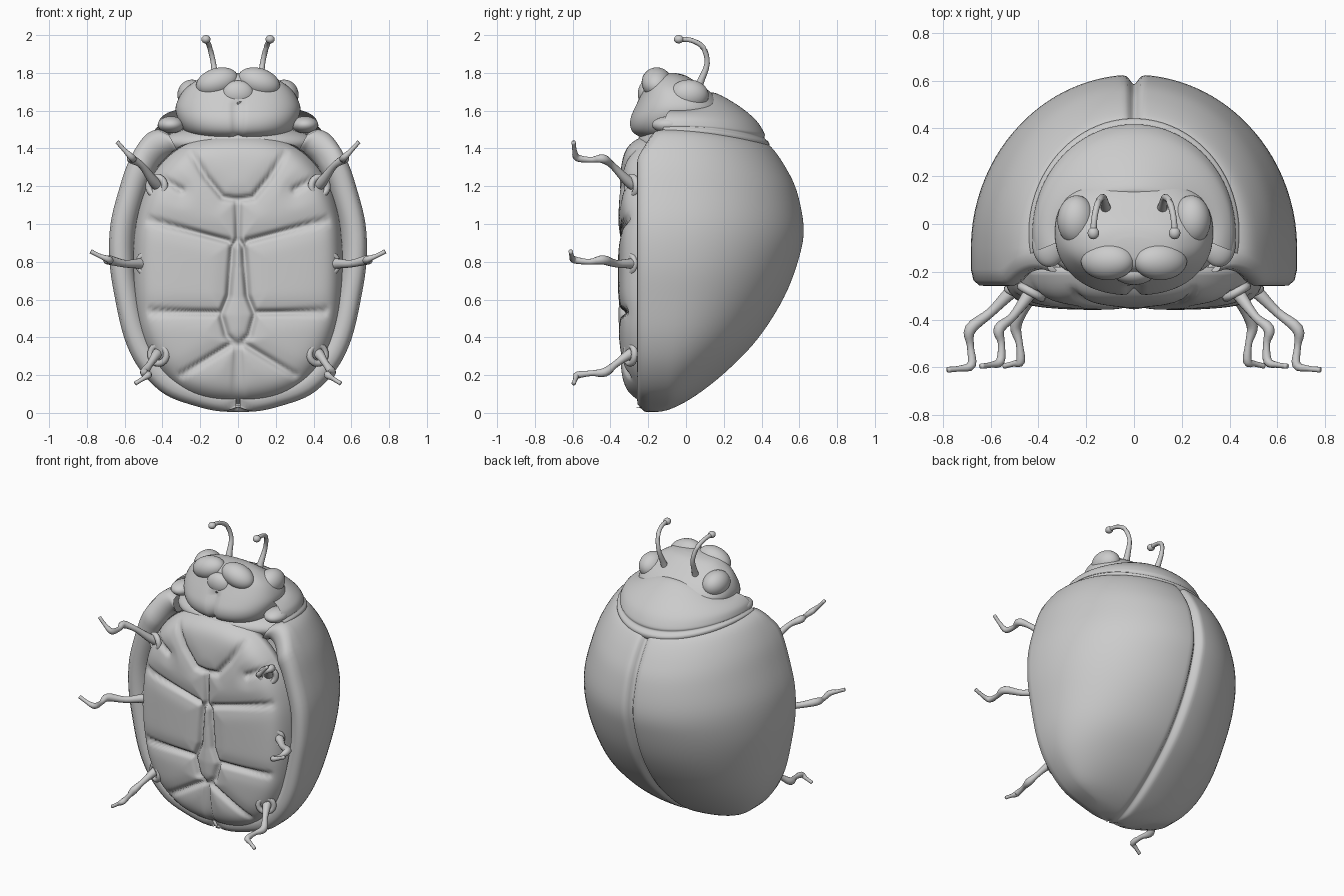
import bpy
import math
from mathutils import Vector

if "Cube" in bpy.data.objects:
    bpy.data.objects.remove(bpy.data.objects["Cube"])


def add_mesh(name, verts, faces, mirror=False):
    me = bpy.data.meshes.new(name)
    me.from_pydata(verts, [], faces)
    me.update()
    ob = bpy.data.objects.new(name, me)
    bpy.context.collection.objects.link(ob)
    for p in me.polygons:
        p.use_smooth = True
    if mirror:
        m = ob.modifiers.new("mirror", 'MIRROR')
        m.use_clip = True
    return ob


def spline(rows, n):
    """Catmull-Rom samples through rows of numbers, n steps per span."""
    out = []
    for i in range(len(rows) - 1):
        a, b, c, d = (rows[max(i - 1, 0)], rows[i], rows[i + 1],
                      rows[min(i + 2, len(rows) - 1)])
        for k in range(n):
            t = k / n
            out.append([0.5 * (2 * q + (r - p) * t + (2 * p - 5 * q + 4 * r - s) * t * t
                               + (3 * q - p - 3 * r + s) * t ** 3)
                        for p, q, r, s in zip(a, b, c, d)])
    out.append(list(rows[-1]))
    return out


def loft(name, rings, mirror=False, closed=False):
    n = len(rings[0])
    faces = []
    for j in range(len(rings) - 1):
        for i in range(n if closed else n - 1):
            k = (i + 1) % n
            faces.append((j * n + i, j * n + k, (j + 1) * n + k, (j + 1) * n + i))
    if closed:
        faces += [tuple(range(n))[::-1], tuple(range((len(rings) - 1) * n, len(rings) * n))]
    return add_mesh(name, [p for r in rings for p in r], faces, mirror)


def ball(name, loc, radii, rot=(0, 0, 0)):
    bpy.ops.mesh.primitive_uv_sphere_add(segments=32, ring_count=20, radius=1,
                                         location=loc, rotation=rot)
    ob = bpy.context.object
    ob.name = name
    ob.scale = radii
    bpy.ops.object.shade_smooth()


def tube(name, pts, n=4):
    """Round tube through points (x, y, z, radius)."""
    rings = []
    path = spline(pts, n)
    for i, p in enumerate(path):
        d = Vector(path[min(i + 1, len(path) - 1)][:3]) - Vector(path[max(i - 1, 0)][:3])
        u = d.cross(Vector((0.3, 0.1, 1)) if abs(d.normalized().z) < 0.8 else Vector((1, 0, 0))).normalized()
        v = d.normalized().cross(u)
        rings.append([Vector(p[:3]) + p[3] * (u * math.cos(a) + v * math.sin(a))
                      for a in (k * math.tau / 12 for k in range(12))])
    loft(name, rings, closed=True)


# Wing cases: rows of (half width, back y, z at back, z at side)
shell_rows = [(.01, -.2, .03, .03), (.085, -.17, .005, .008), (.22, -.08, .02, .035),
              (.39, .05, .09, .1),
              (.52, .21, .215, .23), (.6, .38, .39, .39), (.65, .52, .61, .6),
              (.68, .6, .82, .8), (.675, .625, .98, 1.0), (.625, .59, 1.17, 1.2),
              (.575, .53, 1.3, 1.34), (.5, .46, 1.4, 1.46), (.43, .42, 1.42, 1.5),
              (.37, .36, 1.40, 1.48)]
rings = []
for hw, yb, zb, zs in spline(shell_rows, 5):
    c = min(-.1, yb - .03)
    ring = []
    for i in range(33):
        t = math.pi / 2 * (i / 32) ** 1.5
        x = hw * math.sin(t)
        y = c + (yb - c) * math.cos(t) - .04 * math.exp(-(x / .022) ** 2)
        ring.append((x, y, zb + (zs - zb) * math.sin(t) ** 2))
    lift = .07 * max(0, (zs - 1.38) / .12)
    for s, y in ((1, -.19), (.985, -.235), (.95, -.257), (.9, -.26), (.85, -.245), (.81, -.2), (.8, -.12)):
        ring.append((hw * s, min(y + lift, c - .01), .8 + (zs - .8) * s))
    rings.append(ring)
loft("wing_cases", rings, mirror=True)

# Belly with plate grooves, defined for one side and mirrored by abs(x)
grooves = [
    [(.25, 1.38), (.17, 1.25), (.08, 1.14), (0, 1.13)],
    [(0, 1.13), (0, .92), (.03, .88), (.05, .62), (.09, .52), (.06, .41), (0, .35), (0, .05)],
    [(.47, 1.02), (.05, .91)], [(.46, .535), (.1, .53)], [(.3, .2), (.04, .36)],
    [(.47, 1.28), (.3, 1.18)]]
segments = [(Vector(g[i]), Vector(g[i + 1])) for g in grooves for i in range(len(g) - 1)]


def groove_depth(x, z):
    p = Vector((abs(x), z))
    best = 9
    for a, b in segments:
        d = b - a
        t = max(0, min(1, (p - a).dot(d) / d.length_squared))
        best = min(best, (p - a - d * t).length)
    return .03 * math.exp(-(best / .015) ** 2) + .014 * math.exp(-(best / .06) ** 2)


rings = []
for j in range(1, 61):
    r = j / 60
    ring = []
    for i in range(180):
        a = math.tau * i / 180
        ca, sa = math.cos(a), math.sin(a)
        x = .56 * r * math.copysign(abs(ca) ** .8, ca)
        z = .76 + .72 * r * math.copysign(abs(sa) ** .8, sa)
        y = -.36 + .05 * r ** 4 + .13 * r ** 18
        ring.append((x, y + groove_depth(x, z) * (1 - r ** 8), z))
    rings.append(ring)
loft("belly", rings, closed=True)

# Thorax filling the space between belly, collar and head
ball("thorax", (0, -.02, 1.43), (.41, .24, .1))

# Pronotum collar: same arch idea as the wing cases
collar_rows = [(.40, .40, 1.37, 1.46), (.435, .435, 1.40, 1.475), (.44, .44, 1.43, 1.50),
               (.425, .415, 1.455, 1.515), (.425, .415, 1.48, 1.525), (.41, .37, 1.55, 1.56),
               (.37, .28, 1.625, 1.59), (.32, .165, 1.69, 1.60), (.29, .12, 1.685, 1.58),
               (.26, .08, 1.62, 1.52)]
rings = []
for hw, yb, zb, zs in spline(collar_rows, 4):
    ring = []
    for i in range(33):
        t = math.radians(100) * i / 32
        ring.append((hw * math.sin(t), -.04 + (yb + .04) * math.cos(t),
                     zb + (zs - zb) * math.sin(t) ** 2))
    rings.append(ring)
loft("pronotum", rings, mirror=True)

# Head with a groove down the lower face: rows of (z, half width, front y, back y)
head_rows = [(1.44, .2, -.2, .15), (1.475, .26, -.27, .18), (1.51, .295, -.295, .19),
             (1.56, .32, -.295, .2), (1.62, .33, -.27, .2), (1.69, .30, -.235, .14),
             (1.74, .25, -.21, .07), (1.785, .17, -.18, .0), (1.80, .08, -.14, -.06)]
rings = []
for z, hw, yf, yb in spline(head_rows, 4):
    c, h = (yf + yb) / 2, (yb - yf) / 2
    ring = []
    for k in range(96):
        a = math.tau * k / 96
        x = hw * math.copysign(abs(math.cos(a)) ** .85, math.cos(a))
        y = c + h * math.copysign(abs(math.sin(a)) ** .85, math.sin(a))
        if y < c and z < 1.64:
            y += .03 * math.exp(-(x / .018) ** 2)
        ring.append((x, y, z))
    rings.append(ring)
loft("head", rings, closed=True)
ball("mouth_plate", (0, -.205, 1.69), (.085, .05, .07))

# Legs: centreline points (x, y, z, radius)
legs = {
    "front": [(.41, -.25, 1.19, .035), (.45, -.31, 1.23, .027), (.51, -.39, 1.31, .018),
              (.565, -.44, 1.345, .024), (.555, -.50, 1.34, .015), (.56, -.575, 1.35, .019),
              (.60, -.59, 1.39, .012), (.64, -.595, 1.435, .011)],
    "middle": [(.46, -.24, .78, .035), (.52, -.29, .79, .028), (.60, -.37, .79, .02),
               (.685, -.44, .81, .025), (.685, -.51, .80, .015), (.68, -.59, .81, .019),
               (.73, -.605, .83, .012), (.78, -.61, .855, .012)],
    "hind": [(.41, -.25, .32, .035), (.43, -.30, .31, .027), (.465, -.37, .26, .018),
             (.495, -.43, .215, .024), (.48, -.50, .21, .015), (.475, -.575, .20, .019),
             (.505, -.585, .18, .012), (.545, -.595, .155, .011)]}
sockets = {"front": (.43, -.285, 1.2), "middle": (.485, -.295, .79), "hind": (.42, -.295, .31)}

# Paired parts
for s, side in ((-1, "left"), (1, "right")):
    for name, pts in legs.items():
        tube(f"{name}_leg_{side}", [(s * x, y, z, r) for x, y, z, r in pts])
        x, y, z = sockets[name]
        bpy.ops.mesh.primitive_torus_add(major_radius=.048, minor_radius=.018, major_segments=24,
                                         minor_segments=10, location=(s * x, y, z),
                                         rotation=(math.pi / 2, 0, s * .5))
        bpy.context.object.name = f"{name}_leg_socket_{side}"
        bpy.ops.object.shade_smooth()
    tube(f"antenna_{side}", [(s * .115, .05, 1.69, .028), (s * .12, .075, 1.75, .02),
                             (s * .13, .112, 1.85, .014), (s * .15, .09, 1.935, .014),
                             (s * .165, .03, 1.972, .013), (s * .17, -.03, 1.978, .014)])
    ball(f"antenna_tip_{side}", (s * .17, -.038, 1.978), (.024, .026, .022))
    ball(f"eye_{side}", (s * .24, .015, 1.68), (.08, .105, .085), (0, s * .4, 0))
    ball(f"mandible_{side}", (s * .11, -.155, 1.75), (.115, .08, .075), (0, s * .3, 0))
    ball(f"collar_lobe_{side}", (s * .355, -.09, 1.525), (.07, .09, .045))
